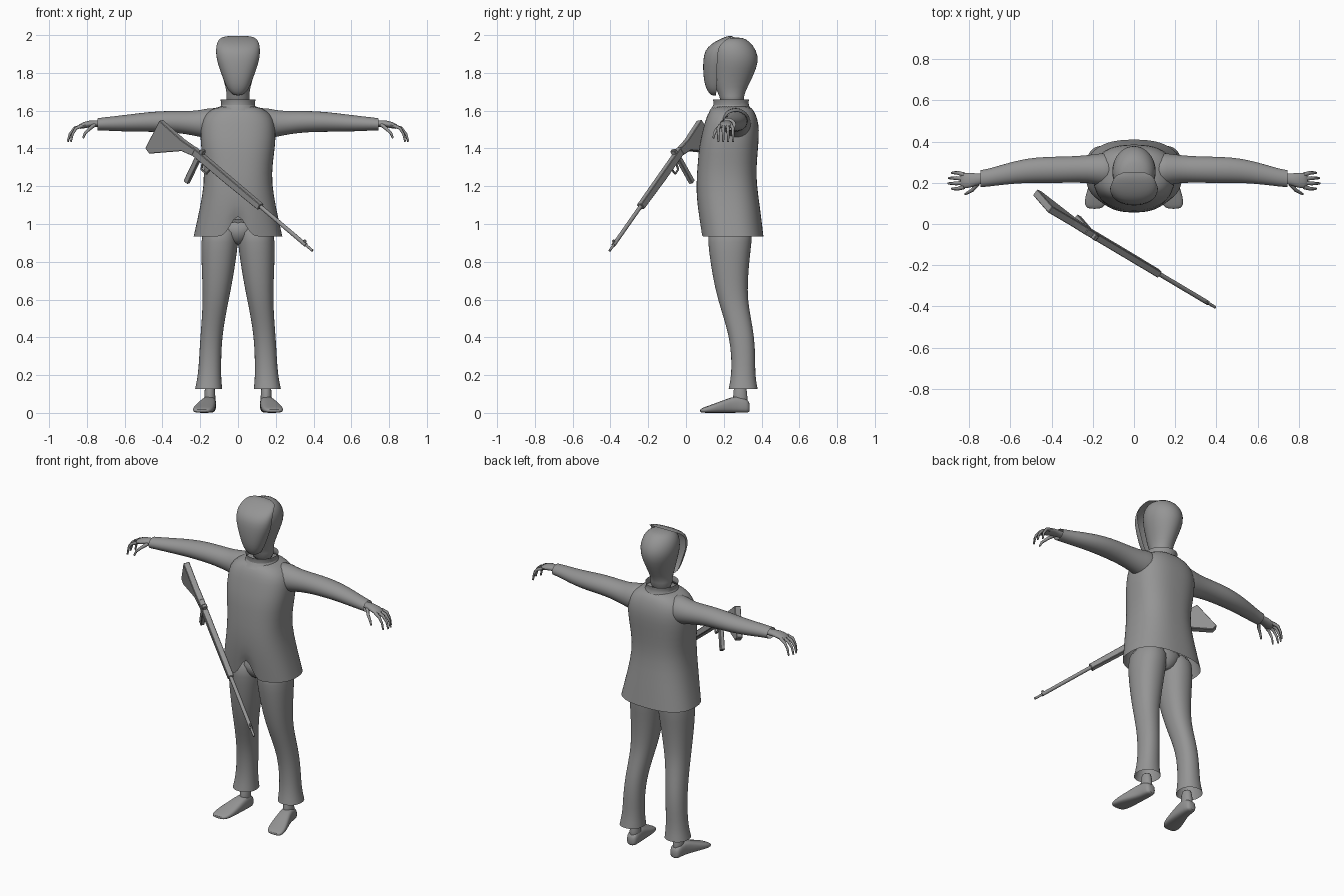
import bpy, bmesh, math
from mathutils import Vector

cube = bpy.data.objects.get("Cube")
if cube:
    bpy.data.objects.remove(cube, do_unlink=True)

grey = bpy.data.materials.new("plain_grey")
grey.use_nodes = True
grey.diffuse_color = (0.3, 0.3, 0.3, 1)
grey.node_tree.nodes["Principled BSDF"].inputs["Base Color"].default_value = grey.diffuse_color


def add_object(name, bm, smooth=0, mirror=False, angle=50):
    bmesh.ops.recalc_face_normals(bm, faces=bm.faces)
    mesh = bpy.data.meshes.new(name)
    bm.to_mesh(mesh)
    bm.free()
    obj = bpy.data.objects.new(name, mesh)
    bpy.context.collection.objects.link(obj)
    mesh.materials.append(grey)
    if mirror:
        obj.modifiers.new("mirror", "MIRROR").use_mirror_merge = False
    if smooth:
        obj.modifiers.new("subdivision", "SUBSURF").levels = smooth
        obj.modifiers["subdivision"].render_levels = smooth
    bpy.ops.object.select_all(action="DESELECT")
    obj.select_set(True)
    bpy.context.view_layer.objects.active = obj
    bpy.ops.object.shade_smooth_by_angle(angle=math.radians(angle))
    return obj


def loft(rings, axis="z", seg=20, power=2.0, caps=(True, True), half=False):
    """Rings are (position, low, high, low, high) in the two cross directions."""
    bm = bmesh.new()
    loops = []
    for pos, a0, a1, b0, b1 in rings:
        loop = []
        for i in range(seg + 1 if half else seg):
            t = math.pi + math.pi * i / seg if half else math.tau * i / seg
            c, s = math.cos(t), math.sin(t)
            u = (a0 + a1) / 2 + (a1 - a0) / 2 * math.copysign(abs(c) ** (2 / power), c)
            v = (b0 + b1) / 2 + (b1 - b0) / 2 * math.copysign(abs(s) ** (2 / power), s)
            loop.append(bm.verts.new({"x": (pos, u, v), "y": (u, pos, v), "z": (u, v, pos)}[axis]))
        loops.append(loop)
    for low, high in zip(loops, loops[1:]):
        for i in range(seg):
            j = i + 1 if half else (i + 1) % seg
            bm.faces.new((low[i], low[j], high[j], high[i]))
    for use, loop in zip(caps, (loops[0], loops[-1])):
        if use:
            bm.faces.new(loop)
    return bm


# Skull and neck
skull = [(1.62, -.07, .07, .18, .31), (1.68, -.06, .06, .18, .305), (1.72, -.065, .065, .15, .325),
         (1.79, -.085, .085, .14, .36), (1.86, -.108, .108, .13, .387), (1.92, -.108, .108, .13, .375),
         (1.965, -.09, .09, .15, .34), (1.99, -.05, .05, .2, .3)]
add_object("skull", loft(skull), smooth=1)

# Face shell: front half of a rounded form, reaching back over the crown
shell = []
for z, w, front, edge in [(1.68, .02, .135, .16), (1.70, .048, .115, .16), (1.74, .068, .098, .162),
                          (1.80, .09, .09, .165), (1.87, .114, .09, .165), (1.92, .117, .1, .17),
                          (1.955, .113, .135, .185), (1.98, .1, .18, .22), (1.997, .075, .225, .255)]:
    shell.append((z, -w, w, front, 2 * edge - front))
add_object("face_shell", loft(shell, half=True, seg=16, power=2.3), smooth=1)

# Collar
collar = [(1.60, -.11, .11, .12, .35), (1.63, -.085, .085, .15, .33), (1.66, -.095, .095, .14, .335)]
add_object("collar", loft(collar, caps=(False, False)), smooth=1)

# Jacket body, with a notch in the front hem
jacket = [(.935, -.235, .235, .08, .41), (1.09, -.2, .2, .058, .392), (1.22, -.178, .178, .054, .372),
          (1.32, -.183, .183, .062, .374), (1.42, -.198, .198, .07, .383), (1.50, -.2, .2, .09, .388),
          (1.56, -.19, .19, .105, .378), (1.60, -.155, .155, .125, .36), (1.63, -.09, .09, .15, .335)]
body = loft(jacket, seg=48, power=2.5, caps=(False, True))
for v in body.verts:
    if v.co.z < 1 and v.co.y < .2:
        v.co.z += max(0, .135 * (1 - abs(v.co.x) / .07))
add_object("jacket", body, smooth=1)

# Sleeves
sleeve = [(.08, .17, .35, 1.44, 1.62), (.16, .185, .345, 1.45, 1.615), (.22, .2, .335, 1.465, 1.598),
          (.32, .2, .328, 1.483, 1.6), (.42, .198, .328, 1.487, 1.598), (.52, .2, .32, 1.488, 1.588),
          (.62, .192, .295, 1.49, 1.575), (.70, .182, .27, 1.494, 1.566), (.745, .178, .262, 1.495, 1.56)]
add_object("sleeves", loft(sleeve, "x", caps=(True, False)), smooth=1, mirror=True)

# Palms
palm = [(.68, .2, .25, 1.51, 1.55), (.75, .195, .245, 1.515, 1.55), (.79, .175, .25, 1.51, 1.55),
        (.83, .17, .25, 1.503, 1.535), (.845, .18, .24, 1.503, 1.525)]
add_object("palms", loft(palm, "x", seg=12), smooth=1, mirror=True)


# Fingers as tapered tubes
def finger(name, points):
    curve = bpy.data.curves.new(name, "CURVE")
    curve.dimensions = "3D"
    curve.bevel_depth, curve.bevel_resolution, curve.use_fill_caps = .011, 1, True
    spline = curve.splines.new("POLY")
    spline.points.add(len(points) - 1)
    for i, (p, co) in enumerate(zip(spline.points, points)):
        p.co, p.radius = (*co, 1), 1 - .18 * i
    obj = bpy.data.objects.new(name, curve)
    bpy.context.collection.objects.link(obj)
    curve.materials.append(grey)
    obj.modifiers.new("mirror", "MIRROR").use_mirror_merge = False


for i, reach in enumerate((.055, .072, .07, .055)):
    y, spread = .18 + .02 * i, (i - 1.5) * .006
    finger(f"finger_{i + 1}", [(.825, y, 1.52), (.83 + reach * .5, y + spread, 1.507),
                               (.83 + reach * .85, y + spread, 1.475), (.83 + reach, y + spread, 1.435)])
finger("thumb", [(.76, .195, 1.525), (.785, .165, 1.505), (.81, .15, 1.48), (.82, .145, 1.455)])

# Trouser legs
leg = [(.127, .083, .228, .225, .38), (.2, .09, .212, .24, .366), (.3, .088, .206, .24, .368),
       (.4, .083, .2, .228, .362), (.5, .068, .192, .2, .345), (.6, .048, .187, .168, .327),
       (.7, .028, .19, .145, .328), (.8, .012, .194, .128, .336), (.9, -.002, .197, .115, .348),
       (1.02, -.01, .185, .11, .36)]
add_object("trouser_legs", loft(leg, power=2.2, caps=(False, True)), smooth=1, mirror=True)
seat = [(.885, -.03, .03, .17, .31), (.93, -.1, .1, .13, .34), (1.03, -.17, .17, .11, .36)]
add_object("trouser_seat", loft(seat), smooth=1)

# Ankles and feet
ankle = [(.03, .115, .185, .24, .335), (.08, .12, .178, .25, .325), (.16, .12, .178, .25, .322)]
add_object("ankles", loft(ankle, seg=14), smooth=1, mirror=True)
foot = [(.338, .13, .17, .005, .05), (.325, .115, .185, 0, .075), (.27, .115, .188, 0, .095),
        (.2, .118, .215, 0, .068), (.13, .125, .24, 0, .042), (.09, .14, .24, 0, .028),
        (.073, .16, .225, .004, .018)]
add_object("feet", loft(foot, "y", seg=16, power=3), smooth=1, mirror=True)

# Rifle frame: heel of the butt, direction along the barrel, direction down
heel = Vector((-.407, .07, 1.55))
along = (Vector((.392, -.405, .872)) - heel).normalized()
down = Vector((-.416, .468, -.78))
down = (down - along * down.dot(along)).normalized()
side = along.cross(down)


def place(s, t, w):
    return heel + along * s + down * t + side * w


def plate(name, outline, thickness):
    bm = bmesh.new()
    left, right = ([bm.verts.new(place(s, t, w)) for s, t in outline] for w in (-thickness / 2, thickness / 2))
    bm.faces.new(left)
    bm.faces.new(right)
    for i in range(len(left)):
        j = (i + 1) % len(left)
        bm.faces.new((left[i], left[j], right[j], right[i]))
    bmesh.ops.recalc_face_normals(bm, faces=bm.faces)
    bmesh.ops.bevel(bm, geom=bm.edges[:], offset=.003, segments=1, affect="EDGES")
    return add_object(name, bm, angle=30)


def rod(name, s0, s1, t, radius):
    bm = bmesh.new()
    bmesh.ops.create_cone(bm, cap_ends=True, segments=12, radius1=radius, radius2=radius, depth=s1 - s0)
    turn = along.to_track_quat("Z", "Y")
    for v in bm.verts:
        v.co = place((s0 + s1) / 2, t, 0) + turn @ v.co
    add_object(name, bm)


plate("rifle_stock", [(0, 0), (0, .185), (.035, .195), (.2, .055), (.27, .035), (.27, -.005), (.17, .005)], .036)
plate("rifle_body", [(.25, -.006), (.25, .034), (.5, .034), (.765, .028), (.765, -.006)], .034)
plate("rifle_grip", [(.285, .03), (.288, .19), (.318, .19), (.315, .03)], .024)
plate("trigger_guard", [(.33, .03), (.345, .075), (.39, .075), (.4, .03), (.39, .03), (.382, .067),
                        (.352, .067), (.34, .03)], .012)
plate("rear_sight", [(.295, -.028), (.295, 0), (.32, 0), (.315, -.028)], .03)
rod("barrel", .75, 1.11, .01, .011)
rod("muzzle", 1.1, 1.16, .01, .007)
plate("front_sight", [(1.085, -.012), (1.085, .005), (1.105, .005), (1.1, -.012)], .01)
